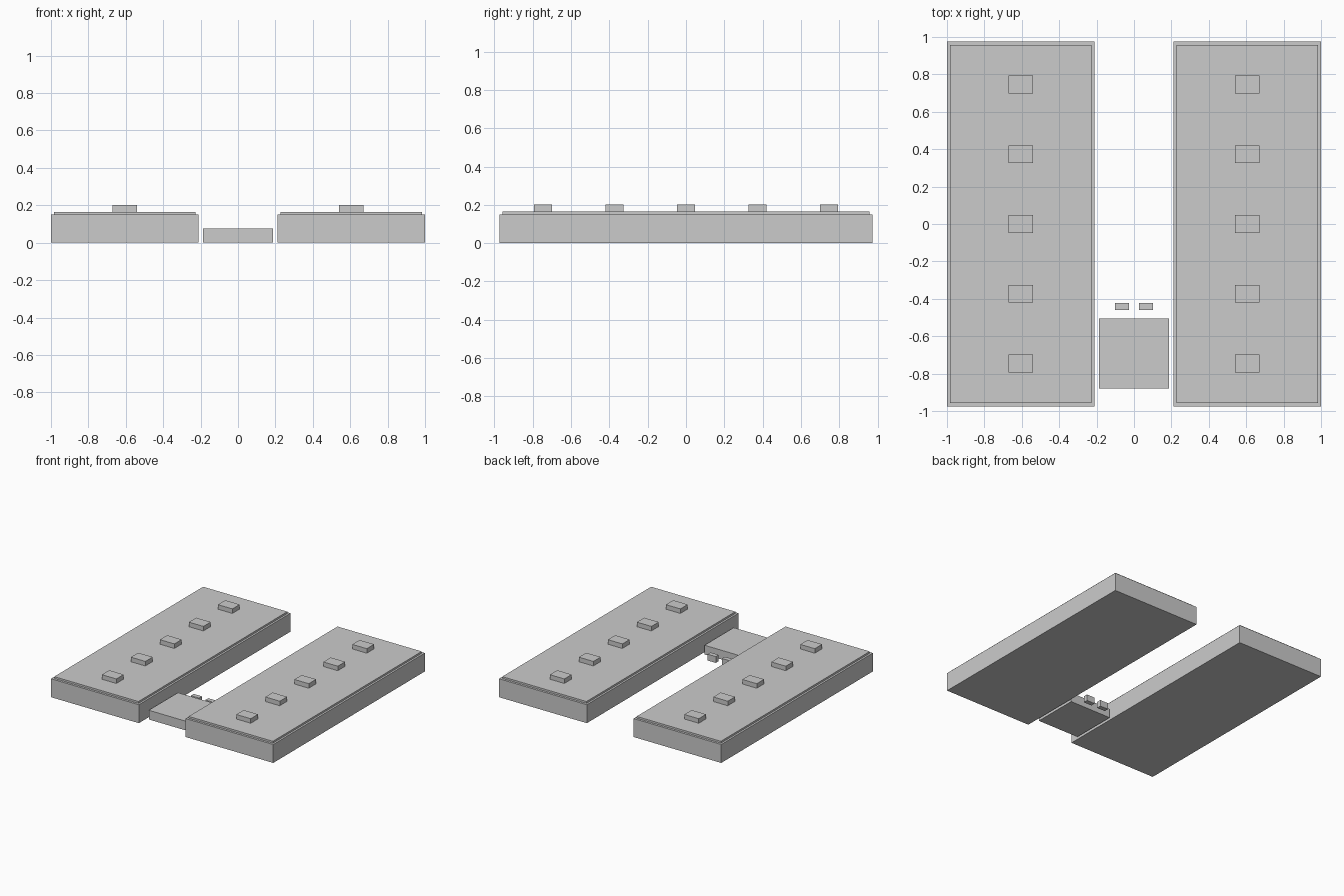
import bpy

if "Cube" in bpy.data.objects:
    bpy.data.objects.remove(bpy.data.objects["Cube"])


def box(name, x, y, z):
    """Box from (min, max) ranges on each axis."""
    bpy.ops.mesh.primitive_cube_add(size=1)
    ob = bpy.context.object
    ob.name = name
    ob.location = [(a + b) / 2 for a, b in (x, y, z)]
    ob.scale = [b - a for a, b in (x, y, z)]
    bpy.ops.object.transform_apply(location=True, rotation=False, scale=True)
    return ob


# Two long halls with inset roof slabs and a row of rooftop units
for side, cx in (("left", -0.605), ("right", 0.605)):
    box(f"{side}_hall", (cx - 0.395, cx + 0.395), (-0.975, 0.975), (0, 0.15))
    box(f"{side}_roof", (cx - 0.379, cx + 0.379), (-0.957, 0.957), (0.15, 0.165))
    for i in range(5):
        cy = (i - 2) * 0.373
        box(f"{side}_roof_unit_{i + 1}", (cx - 0.065, cx + 0.065),
            (cy - 0.047, cy + 0.047), (0.165, 0.202))

# Low entrance building between the halls
box("entrance_building", (-0.187, 0.187), (-0.88, -0.505), (0, 0.075))

# Two small free-standing cabinets behind it
for side, cx in (("left", -0.065), ("right", 0.065)):
    box(f"{side}_cabinet", (cx - 0.037, cx + 0.037), (-0.46, -0.423), (0.005, 0.056))
